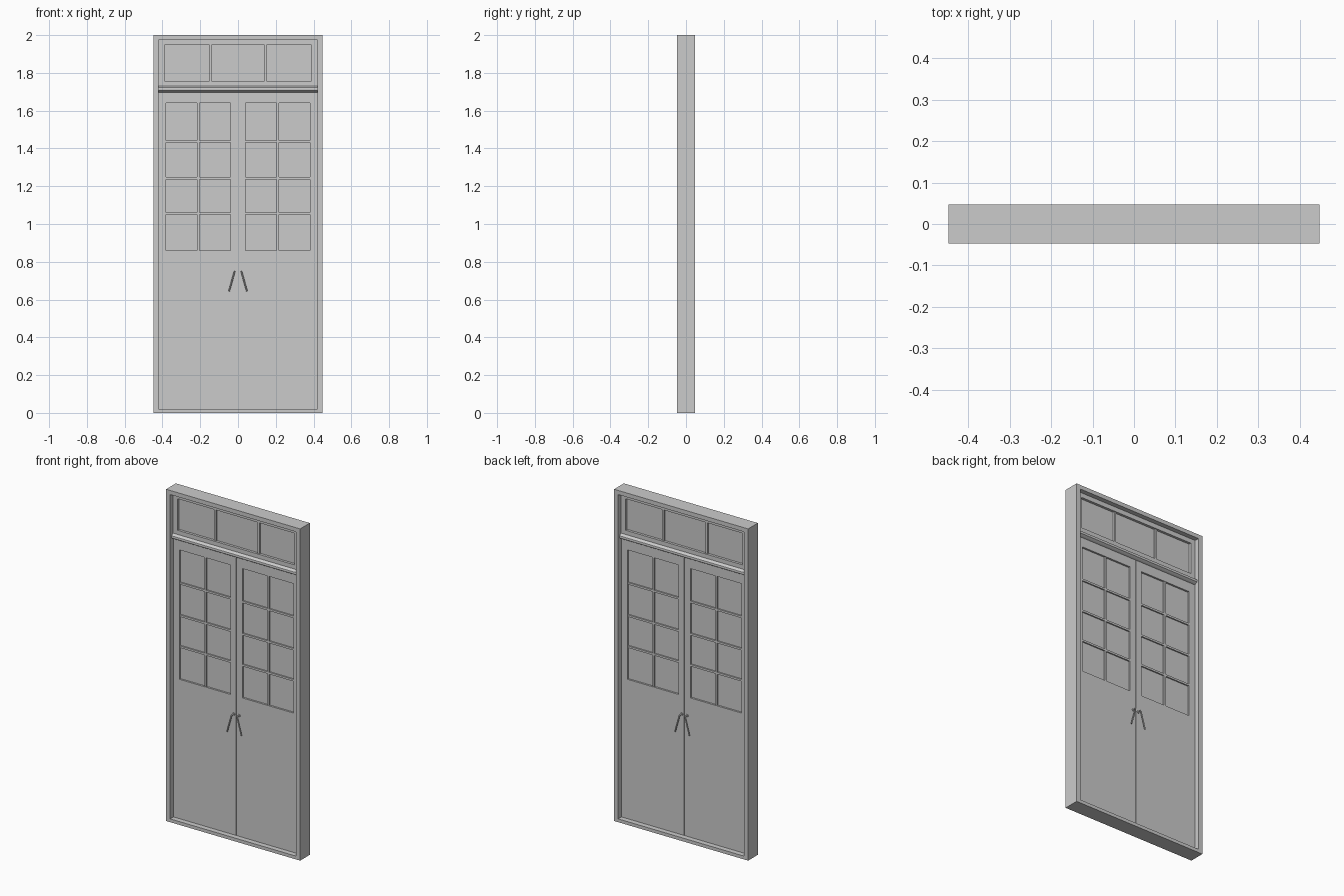
import bpy, bmesh, math

if "Cube" in bpy.data.objects:
    bpy.data.objects.remove(bpy.data.objects["Cube"])


def finish(ob):
    bpy.context.view_layer.objects.active = ob
    for o in bpy.context.selected_objects:
        o.select_set(False)
    ob.select_set(True)
    bpy.ops.object.shade_smooth_by_angle(angle=math.radians(35))
    return ob


def mesh_object(name, bm):
    bmesh.ops.recalc_face_normals(bm, faces=bm.faces)
    me = bpy.data.meshes.new(name)
    bm.to_mesh(me)
    bm.free()
    ob = bpy.data.objects.new(name, me)
    bpy.context.collection.objects.link(ob)
    return finish(ob)


def prism(name, outline, x0, x1):
    """Extrude a (y, z) outline along x."""
    bm = bmesh.new()
    f = bm.faces.new([bm.verts.new((x0, y, z)) for y, z in outline])
    new = bmesh.ops.extrude_face_region(bm, geom=[f])["geom"]
    bmesh.ops.translate(bm, vec=(x1 - x0, 0, 0),
                        verts=[v for v in new if isinstance(v, bmesh.types.BMVert)])
    return mesh_object(name, bm)


def box(name, x0, x1, z0, z1, d):
    """Box with half depth d."""
    return prism(name, [(-d, z0), (d, z0), (d, z1), (-d, z1)], x0, x1)


def ring(name, outer, inner, d):
    """Rectangular slab with a rectangular opening; rects are x0, x1, z0, z1."""
    def corners(r, y, bm):
        x0, x1, z0, z1 = r
        return [bm.verts.new((x, y, z)) for x, z in ((x0, z0), (x1, z0), (x1, z1), (x0, z1))]
    bm = bmesh.new()
    loops = [corners(outer, -d, bm), corners(outer, d, bm),
             corners(inner, d, bm), corners(inner, -d, bm)]
    for k in range(4):
        a, b = loops[k], loops[(k + 1) % 4]
        for i in range(4):
            j = (i + 1) % 4
            bm.faces.new((a[i], a[j], b[j], b[i]))
    return mesh_object(name, bm)


# Outer frame
ring("outer_frame", (-0.447, 0.447, 0, 2), (-0.42, 0.42, 0.02, 1.975), 0.0465)

# Moulded transom bar between doors and top window
half = [(0.016, 1.697), (0.026, 1.703), (0.034, 1.708), (0.036, 1.715),
        (0.034, 1.722), (0.026, 1.727), (0.016, 1.733)]
prism("transom_bar", half + [(-y, z) for y, z in reversed(half)], -0.42, 0.42)

# Top window: sash, glass and two upright bars
ring("transom_sash", (-0.42, 0.42, 1.73, 1.975), (-0.39, 0.39, 1.757, 1.947), 0.018)
box("transom_glass", -0.392, 0.392, 1.755, 1.949, 0.003)
for x in (-0.145, 0.145):
    box("transom_glazing_bar", x - 0.006, x + 0.006, 1.757, 1.947, 0.013)

for s, side in ((-1, "left"), (1, "right")):
    def span(a, b):
        return sorted((s * a, s * b))

    # Door leaf with its glazed opening
    ring(side + "_door", (*span(0.002, 0.42), 0.02, 1.70), (*span(0.04, 0.38), 0.86, 1.64), 0.015)
    box(side + "_door_glass", *span(0.038, 0.382), 0.858, 1.642, 0.004)

    # Glazing bars
    box(side + "_upright_bar", *span(0.204, 0.216), 0.86, 1.64, 0.012)
    for z in (1.055, 1.242, 1.437):
        box(side + "_cross_bar", *span(0.04, 0.38), z - 0.006, z + 0.006, 0.012)

    # Splayed lever handles on both faces
    for f, face in ((-1, "front"), (1, "back")):
        cu = bpy.data.curves.new(side + face + "_handle", "CURVE")
        cu.dimensions = "3D"
        cu.bevel_depth = 0.004
        cu.bevel_resolution = 2
        cu.use_fill_caps = True
        sp = cu.splines.new("POLY")
        pts = [(0.018, 0.012, 0.748), (0.018, 0.032, 0.748), (0.0195, 0.036, 0.743),
               (0.048, 0.036, 0.642)]
        sp.points.add(len(pts) - 1)
        for p, (x, y, z) in zip(sp.points, pts):
            p.co = (s * x, f * y, z, 1)
        ob = bpy.data.objects.new(f"{side}_{face}_handle", cu)
        bpy.context.collection.objects.link(ob)
        bpy.ops.mesh.primitive_cylinder_add(vertices=16, radius=0.008, depth=0.006,
                                            location=(s * 0.018, f * 0.017, 0.748),
                                            rotation=(math.pi / 2, 0, 0))
        rose = bpy.context.object
        rose.name = f"{side}_{face}_handle_rose"
        finish(rose)

# Meeting line filler behind the gap between the doors
box("meeting_strip", -0.004, 0.004, 0.02, 1.70, 0.009)
